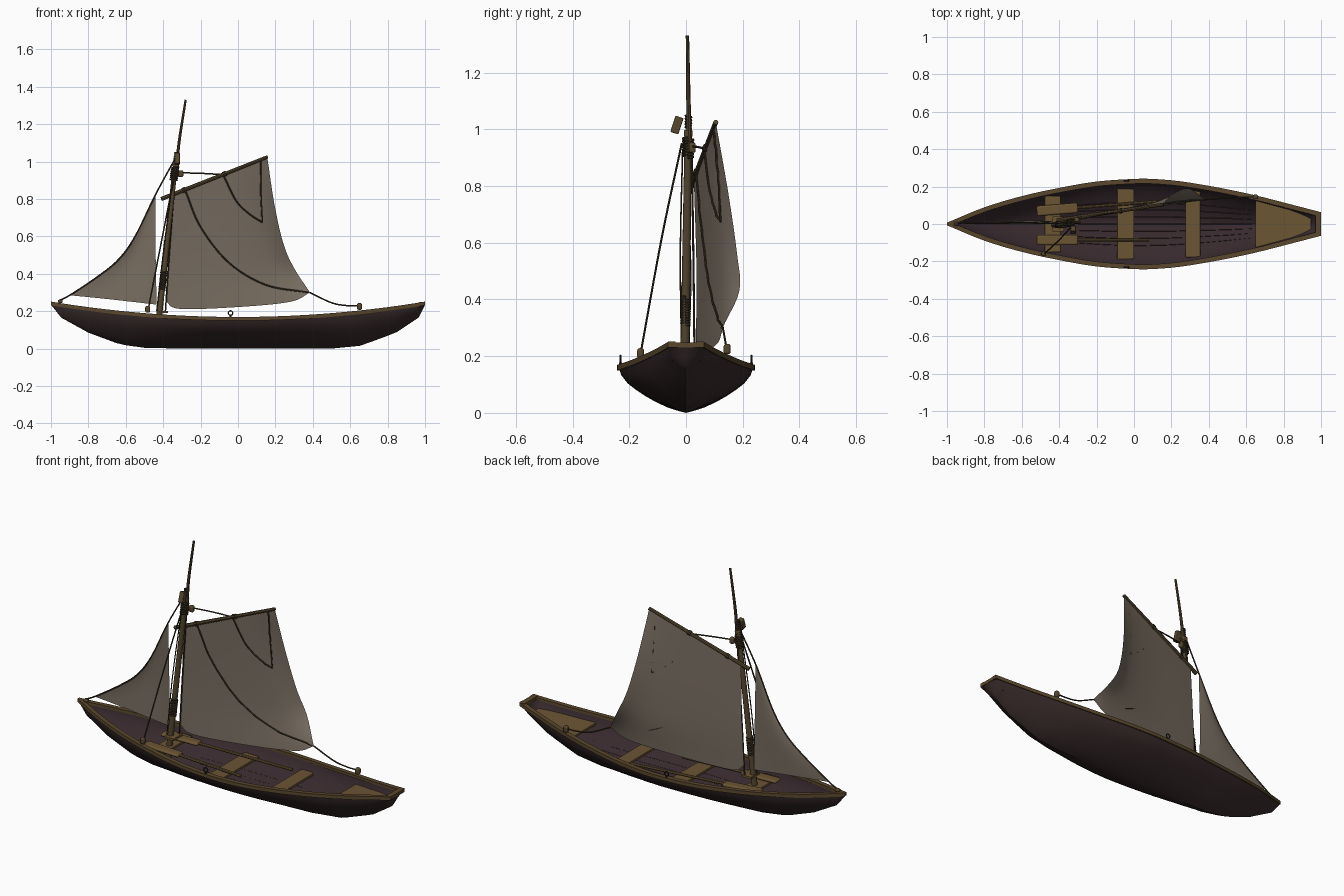
import bpy, bmesh, math
from mathutils import Vector

if "Cube" in bpy.data.objects:
    bpy.data.objects.remove(bpy.data.objects["Cube"])


def material(name, r, g, b):
    m = bpy.data.materials.new(name)
    lin = lambda c: ((c / 255 + 0.055) / 1.055) ** 2.4
    m.diffuse_color = (lin(r), lin(g), lin(b), 1)
    m.use_nodes = True
    m.node_tree.nodes["Principled BSDF"].inputs["Base Color"].default_value = m.diffuse_color
    return m


HULL = material("dark_hull_brown", 56, 42, 42)
INNER = material("inner_plum_brown", 55, 41, 45)
RIM = material("rim_wood", 90, 71, 45)
WOOD = material("seat_wood", 107, 85, 52)
SPAR = material("spar_wood", 86, 71, 47)
SAIL = material("sail_cloth", 120, 109, 97)
ROPE = material("rope_brown", 60, 50, 35)
IRON = material("dark_iron", 44, 38, 38)


def obj(name, verts, faces, *mats):
    me = bpy.data.meshes.new(name)
    me.from_pydata([tuple(v) for v in verts], [], faces)
    bm = bmesh.new()
    bm.from_mesh(me)
    bmesh.ops.recalc_face_normals(bm, faces=bm.faces)
    bm.to_mesh(me)
    bm.free()
    for m in mats:
        me.materials.append(m)
    o = bpy.data.objects.new(name, me)
    bpy.context.collection.objects.link(o)
    return o


def smooth(pts, n=8):
    """Catmull-Rom through the points."""
    p = [Vector(q) for q in pts]
    p = [2 * p[0] - p[1]] + p + [2 * p[-1] - p[-2]]
    out = []
    for i in range(1, len(p) - 2):
        a, b, c, d = p[i - 1:i + 3]
        for k in range(n):
            t = k / n
            out.append(0.5 * (2 * b + (c - a) * t + (2 * a - 5 * b + 4 * c - d) * t * t
                              + (3 * b - a - 3 * c + d) * t ** 3))
    return out + [p[-2]]


def lookup(table, x):
    for a, b in zip(table, table[1:]):
        if x <= b[0]:
            return a[1] + (b[1] - a[1]) * (x - a[0]) / (b[0] - a[0])
    return table[-1][1]


def curve_table(pts):
    return [(p.x, p.y) for p in smooth([(a, b, 0) for a, b in pts])]


def tube(name, pts, r0, mat, r1=None, sides=6):
    r1 = r0 if r1 is None else r1
    pts, n = [Vector(p) for p in pts], len(pts)
    verts, faces = [], []
    for i, p in enumerate(pts):
        d = (pts[min(i + 1, n - 1)] - pts[max(i - 1, 0)]).normalized()
        s = d.cross(Vector((0.13, 1, 0.07))).normalized()
        t = d.cross(s)
        r = r0 + (r1 - r0) * i / (n - 1)
        for k in range(sides):
            a = 2 * math.pi * k / sides
            verts.append(p + r * (s * math.cos(a) + t * math.sin(a)))
    for i in range(n - 1):
        for k in range(sides):
            k2 = (k + 1) % sides
            faces.append((i * sides + k, i * sides + k2, (i + 1) * sides + k2, (i + 1) * sides + k))
    faces += [tuple(range(sides)), tuple(range((n - 1) * sides, n * sides))]
    return obj(name, verts, faces, mat)


def box(name, c, size, mat, rot=(0, 0, 0), bevel=0):
    v = [(x * size[0] / 2, y * size[1] / 2, z * size[2] / 2)
         for x in (-1, 1) for y in (-1, 1) for z in (-1, 1)]
    o = obj(name, v, [(0, 1, 3, 2), (4, 6, 7, 5), (0, 4, 5, 1), (2, 3, 7, 6), (0, 2, 6, 4), (1, 5, 7, 3)], mat)
    o.location, o.rotation_euler = c, rot
    if bevel:
        m = o.modifiers.new("bevel", 'BEVEL')
        m.width, m.segments = bevel, 3
    return o


# Hull lines: half beam, keel height, sheer height, section shape
BEAM = curve_table([(-1, .004), (-.8, .086), (-.6, .146), (-.4, .19), (-.2, .224), (0, .238), (.1, .238),
                    (.25, .225), (.45, .192), (.65, .15), (.85, .099), (1, .06)])
KEEL = [(-1, .235), (-.945, .165), (-.8, .085), (-.63, .022), (-.5, .004), (-.3, 0), (.5, 0),
        (.655, .015), (.845, .085), (.965, .165), (1, .232)]
SEC_Y = curve_table([(0, 0), (.25, .27), (.5, .6), (.8, .9), (1, 1)])
SEC_Z = curve_table([(0, 0), (.25, .115), (.5, .36), (.8, .69), (1, 1)])
Y_TO_Z = [(a[1], b[1]) for a, b in zip(SEC_Y, SEC_Z)]
Z_TO_Y = [(b, a) for a, b in Y_TO_Z]
beam = lambda x: lookup(BEAM, x)
keel = lambda x: lookup(KEEL, x)
sheer = lambda x: .165 + .082 * x * x
stations = sorted({round(-1 + i / 20, 3) for i in range(41)} | {-.98, .98, -.945, .965})


def inner_z(x, y):
    k = keel(x) + .02
    return k + (sheer(x) - k) * lookup(Y_TO_Z, abs(y) / (beam(x) - .012))


def inner_y(x, z):
    k = keel(x) + .01
    return (beam(x) - .006) * lookup(Z_TO_Y, (z - k) / (sheer(x) - k))


# Hull shell: outer and inner skins joined at the rim
M = 8
ring = [i / M for i in range(-M, M + 1)]
W = 2 * len(ring)
verts, faces, inner = [], [], []
for x in stations:
    b, k, s = beam(x), keel(x), sheer(x)
    for t in ring:
        verts.append((x, math.copysign(b * lookup(SEC_Y, abs(t)), t), k + (s - k) * lookup(SEC_Z, abs(t))))
    b, k = max(b - .012, .001), min(k + .02, s - .003)
    for t in reversed(ring):
        verts.append((x * .985, math.copysign(b * lookup(SEC_Y, abs(t)), t), k + (s - k) * lookup(SEC_Z, abs(t))))
for i in range(len(stations) - 1):
    for j in range(W):
        j2 = (j + 1) % W
        faces.append((i * W + j, i * W + j2, (i + 1) * W + j2, (i + 1) * W + j))
        inner.append(1 if j > 2 * M else 0)
for base in (0, (len(stations) - 1) * W):
    for j in range(2 * M):
        faces.append((base + j, base + j + 1, base + W - 2 - j, base + W - 1 - j))
        inner.append(0)
hull = obj("hull", verts, faces, HULL, INNER)
for p, m in zip(hull.data.polygons, inner):
    p.material_index = m

# Gunwale rails and transom cap
for side, name in ((-1, "gunwale_right"), (1, "gunwale_left")):
    verts, faces = [], []
    for x in stations:
        b, s = beam(x) + .003, sheer(x)
        for y, z in ((b, s - .016), (b, s + .004), (max(b - .026, 0), s + .004), (max(b - .026, 0), s - .012)):
            verts.append((x, side * y, z))
    n = len(stations)
    for i in range(n - 1):
        faces += [(4 * i + k, 4 * i + (k + 1) % 4, 4 * i + 4 + (k + 1) % 4, 4 * i + 4 + k) for k in range(4)]
    obj(name, verts, faces + [(0, 1, 2, 3), (4 * n - 4, 4 * n - 3, 4 * n - 2, 4 * n - 1)], RIM)
box("transom_cap", (.985, 0, .24), (.03, .12, .018), RIM)

# Stern deck, seats and floorboards
xs = [.65, .75, .85, .945]
verts = [(x, s * inner_y(x, sheer(x) - .042), sheer(x) - d) for d in (.042, .054) for x in xs for s in (-1, 1)]
faces = [(o + 2 * i, o + 2 * i + 1, o + 2 * i + 3, o + 2 * i + 2) for o in (0, 8) for i in range(3)]
obj("stern_deck", verts, faces + [(0, 1, 9, 8), (6, 7, 15, 14)], WOOD)
for name, x, z, w, h in (("forward_seat", -.435, .135, .085, .15), ("middle_seat", -.045, .11, .09, .188),
                         ("after_seat", .315, .116, .08, .178)):
    box(name, (x, 0, z), (w, 2 * h, .014), WOOD, bevel=.003)
for i in range(-3, 4):
    tube(f"floorboard_seam_{i + 4}", [(x, y, inner_z(x, y) + .001) for x in (-.3, -.15, 0, .15, .3, .45, .55, .63)
                                      for y in [i * .16 * beam(x)]], .003, HULL, sides=4)
box("mast_partner", (-.405, 0, .195), (.06, .08, .012), WOOD)

# Oars lying on the seats
for name, y0, x1, y1 in (("oar_left", .078, .25, .13), ("oar_right", -.085, .08, -.085)):
    a = math.atan2(y1 - y0, x1 + .41)
    box(name + "_blade", (-.41, y0, .152), (.22, .054, .018), WOOD, (0, .03, a), .0085)
    tube(name + "_shaft", [(-.42, y0, .152), (x1, y1, .13)], .008, WOOD, sides=8)

# Oarlocks
for s in (-1, 1):
    tube(f"oarlock_post_{s}", [(-.04, s * .231, .15), (-.04, s * .231, .178)], .006, IRON)
    tube(f"oarlock_ring_{s}", [(-.04 + .012 * math.cos(a * math.pi / 6), s * .231, .19 + .012 * math.sin(a * math.pi / 6))
                               for a in range(13)], .0035, IRON)

# Mast, topmast and gaff
mast_at = lambda z: Vector((-.42 + (z - .19) * .1076, -.004 + (z - .19) * .015, z))
GAFF = Vector((-.41, .02, .80)), Vector((.158, .105, 1.025))
tube("mast", [mast_at(.03), mast_at(.5), mast_at(.99)], .017, SPAR, .013, 12)
tube("topmast", smooth([(-.328, .012, .92), (-.318, .009, 1.08), (-.28, .005, 1.33)]), .01, SPAR, .006, 8)
tube("gaff", GAFF, .011, SPAR, .009, 8)


# Rope lashings around the mast
def lashing(name, z0, z1, r, turns):
    pts = []
    for i in range(turns * 10 + 1):
        a = i * math.pi / 5
        pts.append(mast_at(z0 + (z1 - z0) * i / (turns * 10)) + Vector((r * math.cos(a), r * math.sin(a), 0)))
    tube(name, pts, .0045, ROPE, sides=5)


lashing("lower_lashing", .31, .41, .0155, 11)
lashing("upper_lashing", .90, .97, .019, 7)
lashing("head_lashing", 1.0, 1.05, .01, 5)
box("masthead_block", (-.325, -.032, 1.015), (.028, .03, .06), SPAR, (math.radians(-18), 0, 0), .004)
box("masthead_cap", mast_at(.985), (.03, .03, .025), SPAR, (0, .1, 0), .005)


# Sails: single sheets blended between four edge curves
def at(c, t):
    f = t * (len(c) - 1)
    i = min(int(f), len(c) - 2)
    return c[i].lerp(c[i + 1], f - i)


def sail(name, luff, leech, foot, head, bulge, curl=1, n=24):
    L, R, B, T = (smooth(c) for c in (luff, leech, foot, head))
    verts = []
    for j in range(n + 1):
        for i in range(n + 1):
            u, v = i / n, j / n
            dl = at(L, v) - L[0].lerp(L[-1], v)
            dr = at(R, v) - R[0].lerp(R[-1], v)
            p = at(B, u) * (1 - v) + at(T, u) * v + dl * (1 - u) + dr * u
            p.y += dr.y * (u ** curl - u)  # belly concentrated towards the leech
            p.y += bulge * math.sin(math.pi * u) * math.sin(math.pi * v)
            verts.append(p)
    m = n + 1
    faces = [(j * m + i, j * m + i + 1, (j + 1) * m + i + 1, (j + 1) * m + i) for j in range(n) for i in range(n)]
    obj(name, verts, faces, SAIL)
    return verts


main = sail("main_sail",
            [(-.385, .035, .25), (-.375, .037, .5), (-.365, .028, .815)],
            [(.385, .128, .30), (.3, .188, .43), (.243, .18, .56), (.195, .15, .77), (.157, .106, 1.02)],
            [(-.385, .035, .25), (-.31, .042, .212), (0, .078, .222), (.28, .115, .25), (.385, .128, .30)],
            [(-.365, .028, .815), (-.1, .067, .92), (.157, .106, 1.02)], .003, 4)
jib_luff = [(-.9, .004, .285), (-.75, .006, .385), (-.64, .008, .475), (-.55, .008, .60), (-.44, .005, .82)]
sail("jib", jib_luff, [(-.435, .015, .235), (-.44, .014, .5), (-.44, .005, .82)],
     [(-.9, .004, .285), (-.7, .01, .265), (-.435, .015, .235)],
     [(-.44, .005, .82), (-.44, .005, .82)], .008)


# Ropes lying on the near face of the main sail
def on_sail(name, pts):
    out = []
    for p in smooth([(x, 0, z) for x, z in pts], 6):
        near = sorted(main, key=lambda q: (q.x - p.x) ** 2 + (q.z - p.z) ** 2)[:3]
        out.append((p.x, sum(q.y for q in near) / 3 - .005, p.z))
    tube(name, out, .0042, ROPE)


on_sail("brail_long", [(-.28, .84), (-.2, .65), (-.05, .46), (.15, .34), (.38, .30)])
on_sail("brail_short", [(-.075, .92), (-.01, .79), (.06, .72), (.13, .675)])
on_sail("brail_drop", [(.122, 1.0), (.122, .85), (.13, .675)])

# Standing and running rigging
tube("forestay", smooth([(-.328, .01, 1.03), (-.44, .003, .825)] + jib_luff[-2:0:-1]
                        + [(-.9, .004, .285), (-.96, 0, .255)]), .004, ROPE)
tube("shroud", smooth([(-.335, -.015, .95), (-.40, -.085, .62), (-.48, -.16, .21)]), .004, ROPE)
tube("throat_halyard", smooth([(-.333, .02, .95), (-.365, .026, .55), (-.388, .03, .2)]), .004, ROPE)
tube("fall_line", smooth([(-.345, -.012, .93), (-.395, -.02, .55), (-.435, -.015, .2)]), .003, ROPE)
tube("peak_halyard", smooth([(-.32, .02, .94), (-.2, .045, .937), (-.08, .068, .93)]), .004, ROPE)
tube("main_sheet", smooth([(.383, .13, .30), (.5, .14, .245), (.58, .143, .23), (.65, .145, .228)]), .004, ROPE)

# Pulley blocks and gaff bands
for name, p in (("shroud_block", (-.483, -.16, .21)), ("sheet_block", (.65, .145, .225)),
                ("bow_block", (-.95, 0, .252)), ("halyard_block", (-.305, .022, .935))):
    box(name, p, (.026, .024, .036 if name != "bow_block" else .018), SPAR, bevel=.008)
for i, t in enumerate((.2, .58)):
    tube(f"gaff_band_{i + 1}", [GAFF[0].lerp(GAFF[1], t), GAFF[0].lerp(GAFF[1], t + .03)], .014, ROPE, sides=8)

# Smooth shading with sharp edges kept
for o in bpy.data.objects:
    o.select_set(o.type == 'MESH')
bpy.context.view_layer.objects.active = hull
bpy.ops.object.shade_smooth_by_angle(angle=math.radians(35))
